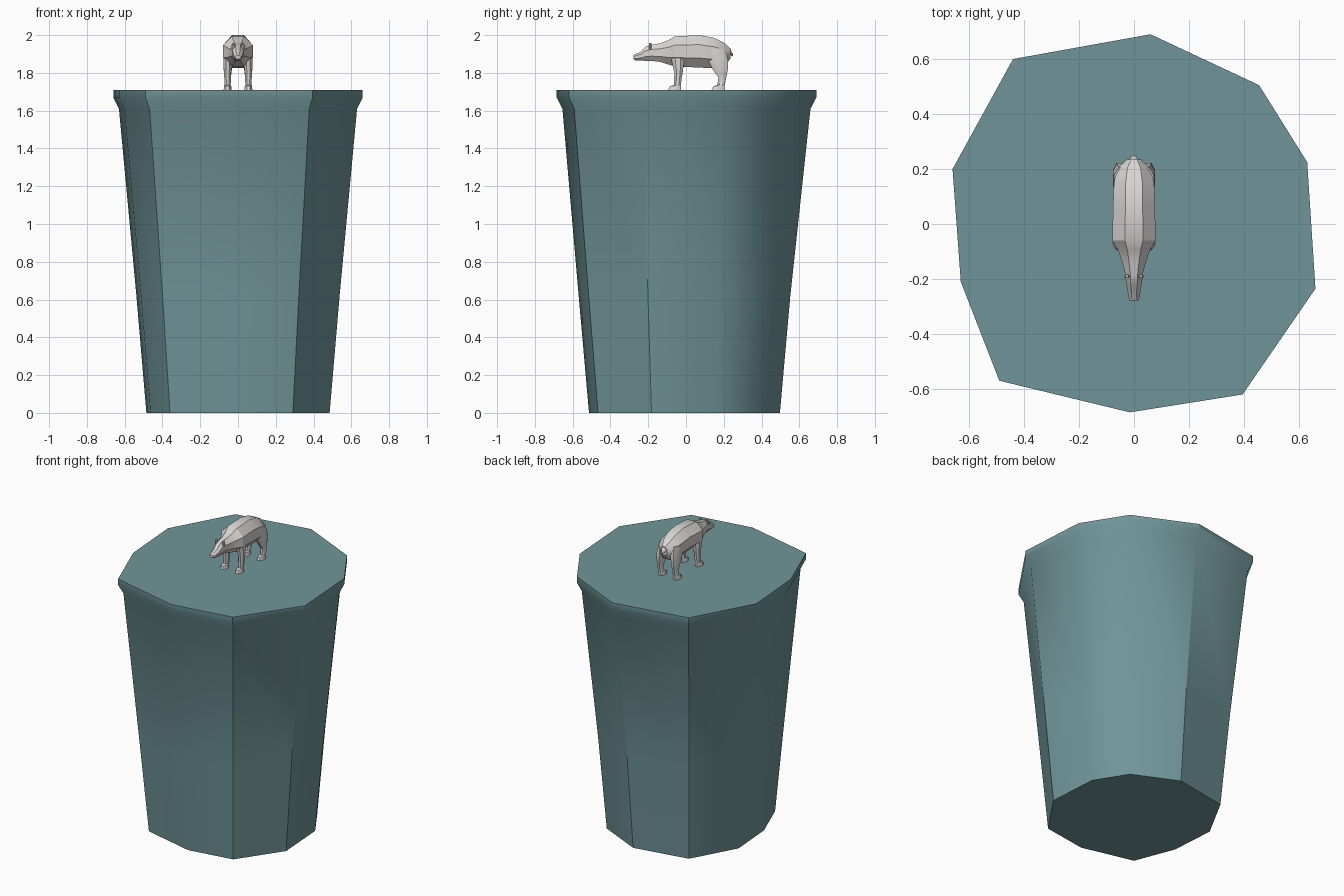
import bpy, bmesh, math

if "Cube" in bpy.data.objects:
    bpy.data.objects.remove(bpy.data.objects["Cube"])


def material(name, rgb):
    m = bpy.data.materials.new(name)
    m.diffuse_color = (*rgb, 1)
    m.use_nodes = True
    m.node_tree.nodes["Principled BSDF"].inputs["Base Color"].default_value = m.diffuse_color
    return m


teal = material("teal ice", (0.163, 0.302, 0.319))
fur = material("pale grey fur", (0.69, 0.67, 0.66))


def loft(name, rings, mat, angle=35):
    """Skin a list of equal-length point rings and cap both ends."""
    bm = bmesh.new()
    vs = [[bm.verts.new(p) for p in r] for r in rings]
    n = len(rings[0])
    for a, b in zip(vs, vs[1:]):
        for i in range(n):
            j = (i + 1) % n
            bm.faces.new((a[i], a[j], b[j], b[i]))
    bm.faces.new(vs[0])
    bm.faces.new(vs[-1])
    bmesh.ops.recalc_face_normals(bm, faces=bm.faces)
    me = bpy.data.meshes.new(name)
    bm.to_mesh(me)
    bm.free()
    ob = bpy.data.objects.new(name, me)
    bpy.context.collection.objects.link(ob)
    me.materials.append(mat)
    bpy.ops.object.select_all(action='DESELECT')
    ob.select_set(True)
    bpy.context.view_layer.objects.active = ob
    bpy.ops.object.shade_smooth_by_angle(angle=math.radians(angle))
    return ob


def section_y(y, z0, z1, w, n=8):
    """Cross-section standing across the body at y, from z0 to z1, half width w."""
    k = 1 / math.cos(math.pi / n)
    zc, h = (z0 + z1) / 2, (z1 - z0) / 2
    t = [2 * math.pi * (i + .5) / n for i in range(n)]
    return [(w * k * math.cos(a), y, zc + h * k * math.sin(a)) for a in t]


def section_z(z, x, y0, y1, w, n=8):
    """Horizontal cross-section of a limb at height z."""
    k = 1 / math.cos(math.pi / n)
    yc, h = (y0 + y1) / 2, (y1 - y0) / 2
    t = [2 * math.pi * (i + .5) / n for i in range(n)]
    return [(x + w * k * math.cos(a), yc + h * k * math.sin(a), z) for a in t]


# tapered ten-sided pillar with a flared rim
outline = [(.06, .69), (.455, .505), (.63, .225), (.66, -.235), (.395, -.62),
           (-.015, -.685), (-.49, -.57), (-.63, -.21), (-.66, .2), (-.44, .6)]
profile = [(0, .735, -.01), (.62, .815, -.01), (1.61, .955, 0),
           (1.67, 1, 0), (1.71, 1, 0)]
loft("pillar", [[(x * s, y * s + dy, z) for x, y in outline]
                for z, s, dy in profile], teal)

# torso, neck and head in one skin, from rump to nose: y, bottom, top, half width
loft("body_and_head", [section_y(*s) for s in [
    (.235, 1.875, 1.93, .025), (.205, 1.835, 1.957, .058), (.15, 1.825, 1.985, .073),
    (.07, 1.828, 2.0, .076), (-.06, 1.835, 1.993, .079), (-.095, 1.845, 1.972, .058),
    (-.135, 1.858, 1.957, .044), (-.185, 1.864, 1.948, .031), (-.215, 1.864, 1.938, .029),
    (-.24, 1.865, 1.912, .024), (-.268, 1.866, 1.9, .020), (-.279, 1.873, 1.892, .015)]],
    fur, 30)

# stubby tail
loft("tail", [section_y(.2, 1.91, 1.955, .03), section_y(.235, 1.895, 1.925, .016),
              section_y(.25, 1.885, 1.897, .004)], fur)

for side, s in (("left", 1), ("right", -1)):
    # front leg with paw
    loft(side + "_front_leg", [section_z(z, s * x, a, b, w) for z, x, a, b, w in [
        (1.93, .05, -.085, -.015, .026), (1.86, .054, -.075, -.01, .024),
        (1.80, .055, -.062, -.018, .019), (1.735, .055, -.063, -.028, .016),
        (1.73, .055, -.085, -.027, .019), (1.71, .055, -.095, -.027, .021)]], fur)
    # hind leg with heavy thigh and paw
    loft(side + "_hind_leg", [section_z(z, s * x, a, b, w) for z, x, a, b, w in [
        (1.93, .045, .10, .205, .028), (1.87, .051, .115, .222, .026),
        (1.82, .054, .14, .222, .022), (1.775, .055, .172, .213, .017),
        (1.735, .055, .165, .205, .016), (1.73, .055, .145, .205, .019),
        (1.71, .055, .135, .205, .021)]], fur)
    # small rounded ear
    loft(side + "_ear", [section_z(z, s * .026, -.197, -.183, w)
                         for z, w in [(1.925, .008), (1.945, .009), (1.957, .004)]], fur)
